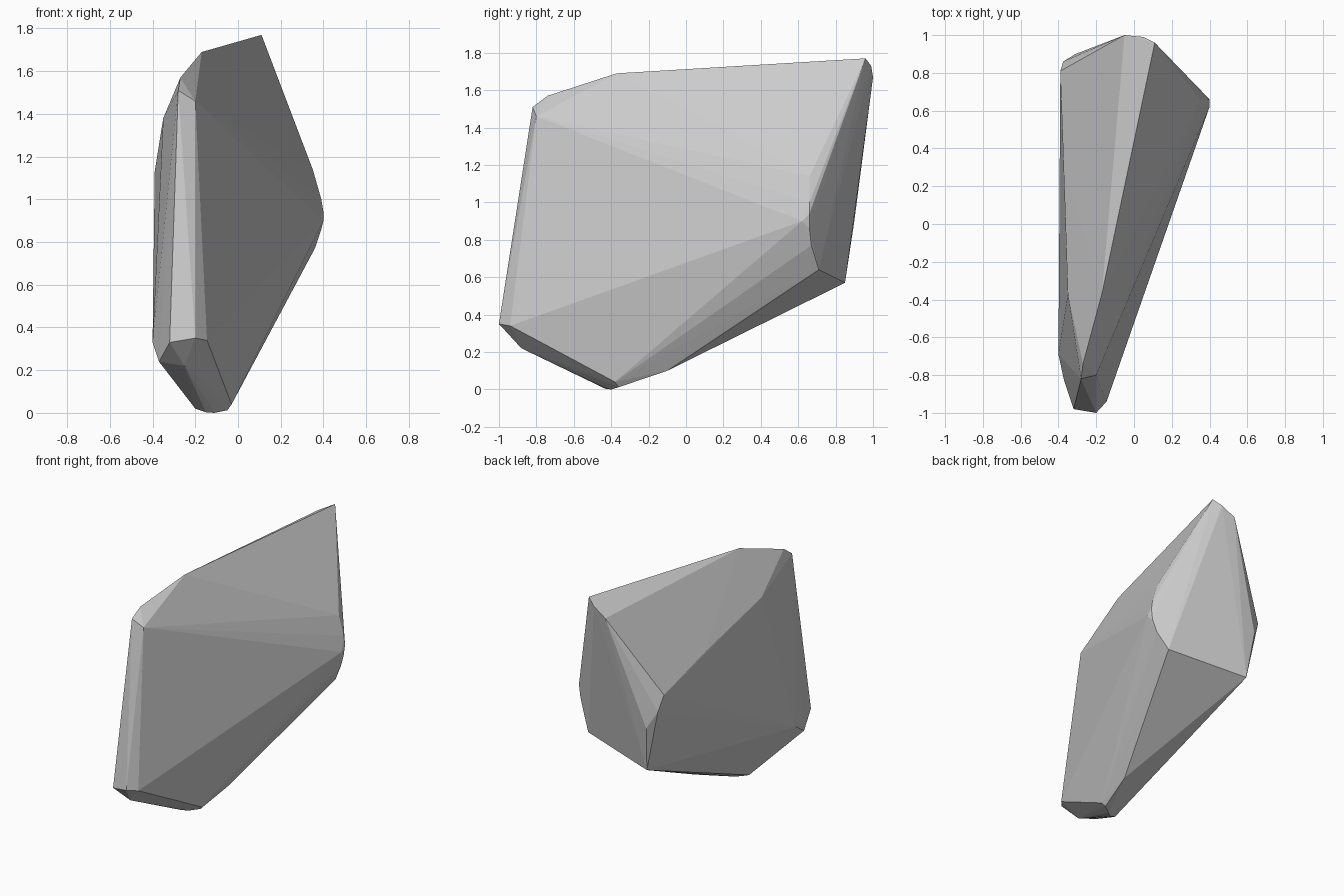
import bpy, bmesh

if "Cube" in bpy.data.objects:
    bpy.data.objects.remove(bpy.data.objects["Cube"])

# Corner groups of the faceted stone; its skin is their convex hull
top_ridge = [(.11, .96, 1.77), (.05, .99, 1.73), (-.05, 1.0, 1.67),
             (-.17, -.37, 1.69)]
front_top = [(-.27, -.74, 1.57), (-.28, -.82, 1.51), (-.20, -.80, 1.46)]
front_bottom = [(-.32, -.98, .33), (-.20, -1.0, .35), (-.145, -.94, .34),
                (-.12, -.73, .27), (-.25, -.88, .22)]
left_side = [(-.40, -.69, .33), (-.37, -.83, .24), (-.35, -.37, 1.38),
             (-.37, .30, 1.25), (-.39, .81, 1.13)]
back_edge = [(-.375, .86, 1.02), (-.31, .90, .90), (-.28, .85, .57)]
right_peak = [(.35, .66, 1.14), (.39, .66, 1.0), (.40, .66, .94),
              (.40, .62, .90), (.39, .66, .86), (.36, .67, .77),
              (.29, .71, .64)]
foot = [(-.20, -.44, .02), (-.15, -.43, .003), (-.11, -.40, 0),
        (-.05, -.36, .012), (-.03, -.38, .04), (0, -.10, .10)]

bm = bmesh.new()
for group in (top_ridge, front_top, front_bottom, left_side, back_edge,
              right_peak, foot):
    for p in group:
        bm.verts.new(p)
hull = bmesh.ops.convex_hull(bm, input=bm.verts[:])
# Drop any points that ended up inside the skin
loose = [v for v in bm.verts if not v.link_faces]
bmesh.ops.delete(bm, geom=loose, context='VERTS')
bmesh.ops.recalc_face_normals(bm, faces=bm.faces[:])

mesh = bpy.data.meshes.new("faceted_rock")
bm.to_mesh(mesh)
bm.free()
rock = bpy.data.objects.new("faceted_rock", mesh)
bpy.context.collection.objects.link(rock)
